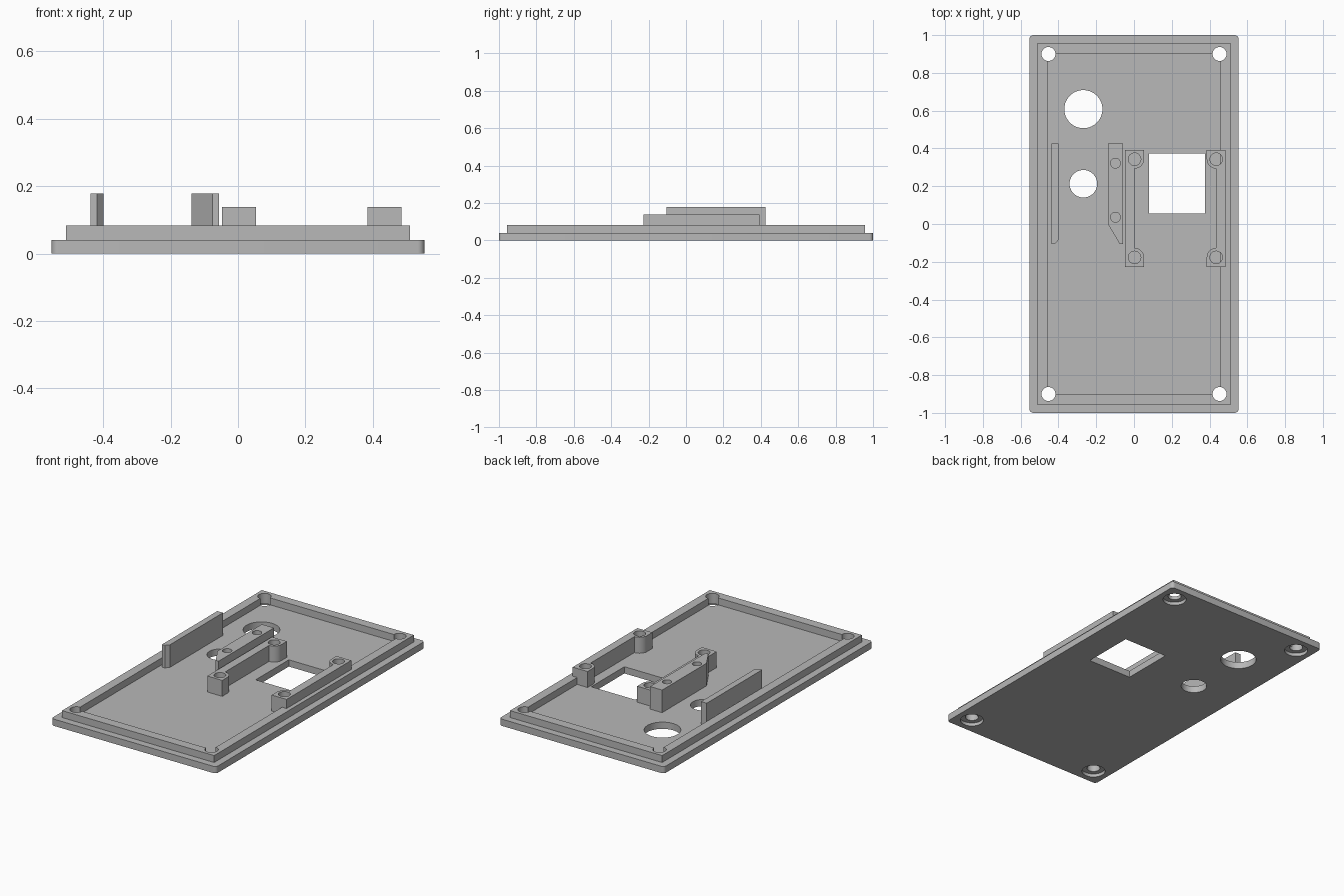
import bpy, bmesh, math

cube = bpy.data.objects.get("Cube")
if cube:
    bpy.data.objects.remove(cube, do_unlink=True)

grey = bpy.data.materials.new("grey plastic")
grey.use_nodes = True
colour = (0.48, 0.48, 0.48, 1)
grey.diffuse_color = colour
grey.node_tree.nodes["Principled BSDF"].inputs["Base Color"].default_value = colour


def prism(name, outline, z0, z1):
    """Extrude a flat outline from z0 to z1."""
    bm = bmesh.new()
    face = bm.faces.new([bm.verts.new((x, y, z0)) for x, y in outline])
    up = bmesh.ops.extrude_face_region(bm, geom=[face])["geom"]
    bmesh.ops.translate(bm, vec=(0, 0, z1 - z0),
                        verts=[v for v in up if isinstance(v, bmesh.types.BMVert)])
    bmesh.ops.recalc_face_normals(bm, faces=bm.faces)
    mesh = bpy.data.meshes.new(name)
    bm.to_mesh(mesh)
    bm.free()
    mesh.materials.append(grey)
    obj = bpy.data.objects.new(name, mesh)
    bpy.context.collection.objects.link(obj)
    return obj


def arc(cx, cy, r, start, end, steps):
    angles = [math.radians(start + (end - start) * i / steps) for i in range(steps + 1)]
    return [(cx + r * math.cos(a), cy + r * math.sin(a)) for a in angles]


def circle(cx, cy, r):
    return arc(cx, cy, r, 0, 360, 40)[:-1]


def rect(x0, y0, x1, y1):
    return [(x0, y0), (x1, y0), (x1, y1), (x0, y1)]


def rounded(hx, hy, r):
    pts = []
    for sx, sy, a in ((1, 1, 0), (-1, 1, 90), (-1, -1, 180), (1, -1, 270)):
        pts += arc(sx * (hx - r), sy * (hy - r), r, a, a + 90, 6)
    return pts


def cut(obj, outline, z0, z1):
    """Subtract a prism, then discard the cutter."""
    cutter = prism("cutter", outline, z0, z1)
    cutter.hide_render = True
    mod = obj.modifiers.new("cut", 'BOOLEAN')
    mod.operation, mod.solver, mod.object = 'DIFFERENCE', 'EXACT', cutter
    bpy.context.view_layer.objects.active = obj
    bpy.ops.object.modifier_apply(modifier=mod.name)
    bpy.data.objects.remove(cutter, do_unlink=True)


FLOOR, LIP, LOW, HIGH = 0.041, 0.083, 0.138, 0.178

# Cover plate with raised rim, joined into one solid
plate = prism("cover_plate", rounded(0.553, 1.0, 0.02), 0, FLOOR)
rim = prism("rim", rect(-0.51, -0.957, 0.51, 0.957), FLOOR, LIP)
cut(rim, rect(-0.455, -0.9, 0.455, 0.9), FLOOR - 0.1, LIP + 0.1)

# Counterbored corner screw holes
for sx in (-1, 1):
    for sy in (-1, 1):
        x, y = sx * 0.453, sy * 0.9
        for part in (plate, rim):
            cut(part, circle(x, y, 0.037), -0.1, 0.2)
        cut(plate, circle(x, y, 0.066), -0.1, 0.02)

# Openings through the plate
cut(plate, circle(-0.268, 0.608, 0.101), -0.1, 0.2)
cut(plate, circle(-0.268, 0.213, 0.073), -0.1, 0.2)
cut(plate, rect(0.08, 0.055, 0.375, 0.373), -0.1, 0.2)

# Tall fin and tall screw block with slanted front ends
fin = prism("guide_fin", [(-0.437, 0.426), (-0.437, -0.105), (-0.418, -0.105),
                          (-0.399, -0.083), (-0.399, 0.426)], FLOOR, HIGH)
block = prism("screw_block", [(-0.138, 0.426), (-0.138, 0.0), (-0.076, -0.105),
                              (-0.057, -0.105), (-0.057, 0.426)], FLOOR, HIGH)
for y in (0.322, 0.036):
    cut(block, circle(-0.098, y, 0.026), 0, 0.3)

# Mirrored pair of low brackets, each with two screw posts
MID, OFFSET, R = 0.219, 0.216, 0.05
Y0, Y1 = -0.177, 0.343
for name, s in (("right_bracket", 1), ("left_bracket", -1)):
    outline = [(-R, Y0 - R), (R, Y0 - R)]
    outline += arc(0, Y0, R, 0, 90, 8)
    outline += arc(0, Y1, R, -90, 0, 8)
    outline += [(R, Y1 + R), (-R, Y1 + R)]
    bracket = prism(name, [(MID + s * (x - OFFSET), y) for x, y in outline], FLOOR, LOW)
    for y in (Y0, Y1):
        cut(bracket, circle(MID - s * OFFSET, y, 0.033), 0, 0.3)

# Smooth the round walls, keep edges crisp
bpy.ops.object.select_all(action='DESELECT')
for obj in bpy.context.collection.objects:
    if obj.type == 'MESH':
        obj.select_set(True)
bpy.ops.object.shade_smooth_by_angle(angle=math.radians(30))
